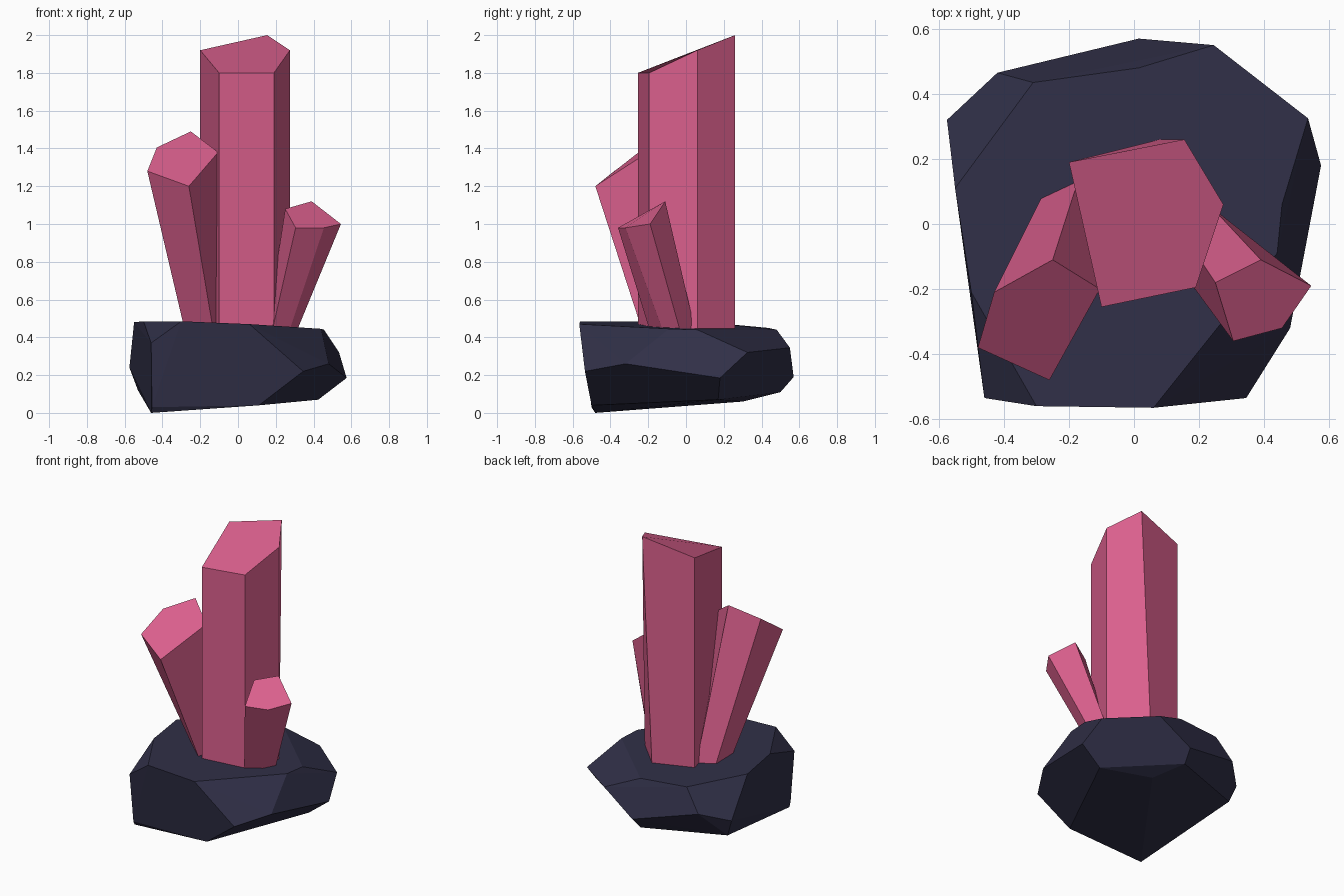
import bpy
import bmesh
from math import radians

default_cube = bpy.data.objects.get("Cube")
if default_cube:
    bpy.data.objects.remove(default_cube, do_unlink=True)


def make_material(name, rgb):
    color = (*rgb, 1.0)
    mat = bpy.data.materials.new(name)
    mat.use_nodes = True
    mat.diffuse_color = color
    shader = mat.node_tree.nodes["Principled BSDF"]
    shader.inputs["Base Color"].default_value = color
    shader.inputs["Roughness"].default_value = 0.8
    return mat


def finish(bm, name, material):
    """Turn a bmesh into a flat-shaded object with one material."""
    bmesh.ops.recalc_face_normals(bm, faces=bm.faces[:])
    mesh = bpy.data.meshes.new(name)
    bm.to_mesh(mesh)
    bm.free()
    mesh.materials.append(material)
    obj = bpy.data.objects.new(name, mesh)
    bpy.context.collection.objects.link(obj)
    return obj


def make_rock(name, corners, material):
    """Chiselled boulder: the convex hull of its main corners."""
    bm = bmesh.new()
    for corner in corners:
        bm.verts.new(corner)
    hull = bmesh.ops.convex_hull(bm, input=bm.verts[:])
    loose = {v for v in hull["geom_interior"] + hull["geom_unused"]
             if isinstance(v, bmesh.types.BMVert)}
    bmesh.ops.delete(bm, geom=list(loose), context="VERTS")
    bmesh.ops.dissolve_limit(bm, angle_limit=radians(4),
                             verts=bm.verts[:], edges=bm.edges[:])
    return finish(bm, name, material)


def make_crystal(name, root, tip, material, root_z=0.43):
    """Five-sided shaft from a buried root ring to a slanted tip ring."""
    bm = bmesh.new()
    low = [bm.verts.new((x, y, root_z)) for x, y in root]
    high = [bm.verts.new(p) for p in tip]
    count = len(low)
    for i in range(count):
        j = (i + 1) % count
        bm.faces.new((low[i], low[j], high[j], high[i]))
    bm.faces.new(high)
    bm.faces.new(low[::-1])
    return finish(bm, name, material)


pink = make_material("crystal_pink", (0.70, 0.115, 0.265))
slate = make_material("rock_slate_blue", (0.030, 0.029, 0.064))

# Boulder
upper_corners = [
    (-.55, .11, .48), (-.5, -.21, .485), (-.3, -.56, .485), (.06, -.565, .47),
    (.44, -.09, .445), (.455, .06, .44), (.015, .48, .44), (-.31, .435, .45),
]
middle_corners = [
    (-.46, -.535, .37), (.345, -.535, .22), (.48, -.32, .26), (.575, .18, .185),
    (.535, .325, .32), (.245, .55, .345), (.015, .57, .19), (-.42, .465, .3),
    (-.575, .32, .24),
]
lower_corners = [
    (-.46, -.48, 0), (-.455, -.5, .03), (.11, -.5, .04), (.425, .17, .07),
    (.1, .3, .06), (0, .5, .11), (-.53, .3, .12),
]
make_rock("boulder", upper_corners + middle_corners + lower_corners, slate)

# Tall central crystal
make_crystal(
    "tall_crystal",
    [(-.2, .19), (-.1, -.255), (.19, -.195), (.275, .06), (.08, .26)],
    [(-.2, .19, 1.92), (-.1, -.255, 1.8), (.19, -.195, 1.8),
     (.275, .06, 1.92), (.155, .26, 2)],
    pink)

# Medium crystal leaning forward and to the model's right
make_crystal(
    "medium_crystal",
    [(-.28, -.09), (-.13, -.23), (-.08, 0), (-.17, .14), (-.28, .09)],
    [(-.48, -.38, 1.28), (-.26, -.48, 1.2), (-.105, -.2, 1.38),
     (-.25, -.11, 1.49), (-.43, -.21, 1.405)],
    pink)

# Short crystal leaning forward and to the model's left
make_crystal(
    "short_crystal",
    [(.31, -.03), (.27, -.12), (.18, -.19), (.15, -.03), (.24, .05)],
    [(.545, -.19, 1), (.455, -.32, .98), (.305, -.36, .98),
     (.25, -.18, 1.08), (.39, -.11, 1.12)],
    pink)
